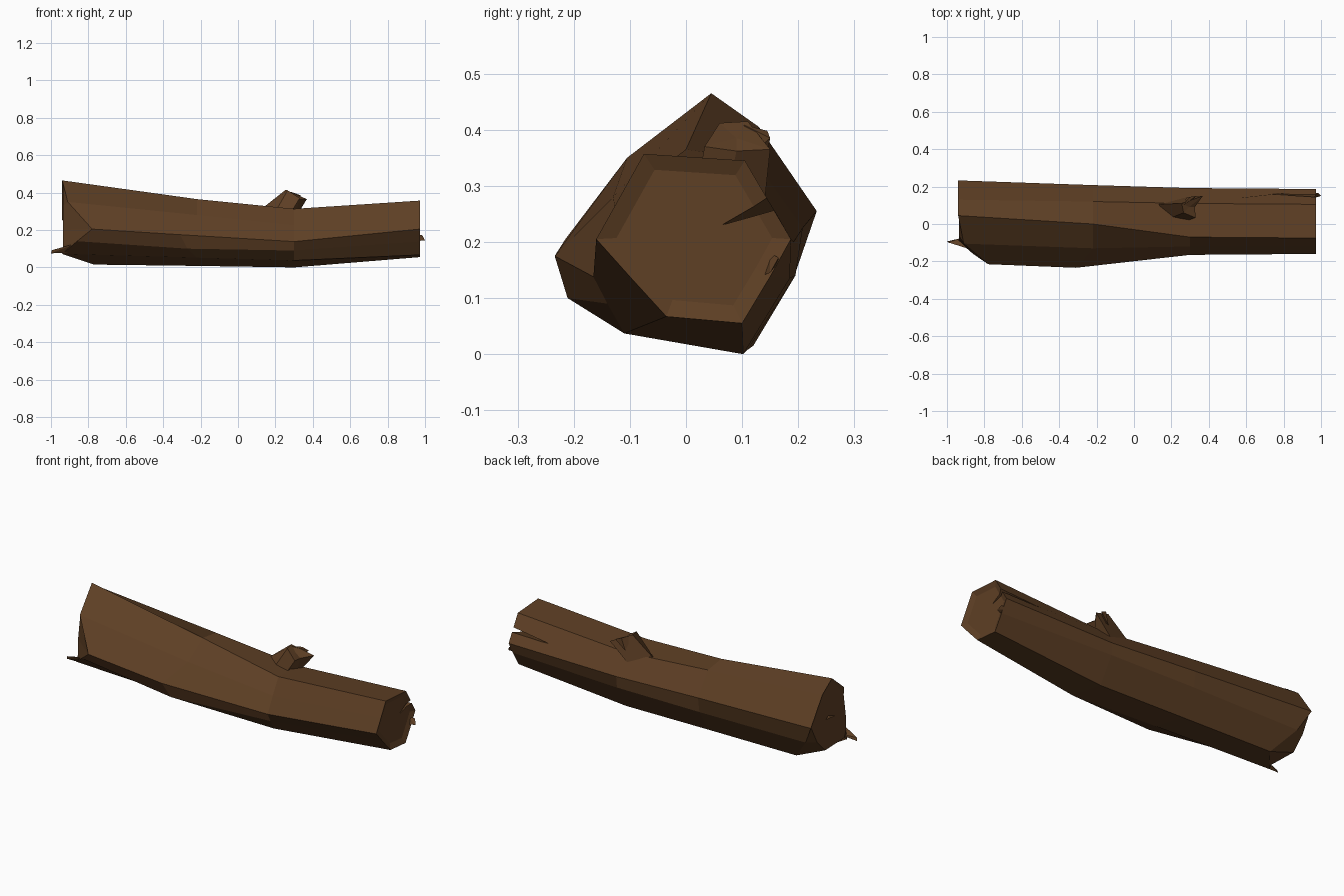
import bpy, bmesh
from mathutils import Vector

if "Cube" in bpy.data.objects:
    bpy.data.objects.remove(bpy.data.objects["Cube"])

bark = bpy.data.materials.new("bark")
bark.diffuse_color = (0.112, 0.05, 0.018, 1)
bark.use_nodes = True
bark.node_tree.nodes["Principled BSDF"].inputs["Base Color"].default_value = bark.diffuse_color


def finish(name, bm):
    bmesh.ops.recalc_face_normals(bm, faces=bm.faces)
    me = bpy.data.meshes.new(name)
    bm.to_mesh(me)
    bm.free()
    me.materials.append(bark)
    ob = bpy.data.objects.new(name, me)
    bpy.context.collection.objects.link(ob)
    return ob


def loft(name, rings, core=None):
    """Skin a list of equal-length point rings; cap the ends (last one to a core point if given)."""
    bm = bmesh.new()
    vs = [[bm.verts.new(p) for p in r] for r in rings]
    n = len(vs[0])
    for a, b in zip(vs, vs[1:]):
        for i in range(n):
            j = (i + 1) % n
            bm.faces.new((a[i], a[j], b[j], b[i]))
    bm.faces.new(vs[0])
    if core:
        tip = bm.verts.new(core)
        for i in range(n):
            bm.faces.new((vs[-1][i], vs[-1][(i + 1) % n], tip))
    else:
        bm.faces.new(vs[-1])
    return finish(name, bm)


def hull(name, pts):
    bm = bmesh.new()
    for p in pts:
        bm.verts.new(p)
    bmesh.ops.convex_hull(bm, input=bm.verts)
    return finish(name, bm)


def at(x, yz):
    return [(x, y, z) for y, z in yz]


# Trunk rings, from the top ridge round the front, underside and back
left_cap = at(-0.935, [(.045, .46), (-.065, .33), (-.085, .2), (-.085, .12), (-.07, .085),
                       (.1, .08), (.17, .15), (.225, .255), (.125, .4)])
left = [(-.94, .045, .465), (-.91, -.105, .35), (-.78, -.215, .205), (-.86, -.16, .14),
        (-.94, -.09, .072), (-.77, .12, .015), (-.88, .195, .145), (-.94, .233, .255),
        (-.94, .13, .405)]
mid = at(-.22, [(0, .365), (-.13, .28), (-.23, .175), (-.21, .1), (-.1, .052),
                (.11, .008), (.195, .14), (.208, .225), (.12, .348)])
mid[2] = (-.31, -.234, .175)
mid[3] = (-.27, -.211, .1)
dip = at(.3, [(-.07, .313), (-.12, .225), (-.165, .138), (-.14, .09), (-.11, .037),
              (.102, 0), (.185, .135), (.192, .2), (.11, .305)])
right = at(.972, [(-.075, .357), (-.118, .28), (-.16, .205), (-.1, .138), (-.035, .067),
                  (.1, .055), (.15, .138), (.187, .205), (.105, .345)])
c = Vector((.96, .02, .215))
right_cap = [(c.x, c.y + (p[1] - c.y) * .8, c.z + (p[2] - c.z) * .8) for p in right]
trunk = loft("trunk", [left_cap, left, mid, dip, right, right_cap])

# Split in the right end, and a small crack in the left end
splits = [hull("split_cutter", [(.72, .168, .256), (.72, .2, .262), (1.02, .23, .335),
                                (1.02, .23, .278), (1.02, .04, .225)]),
          hull("crack_cutter", [(-.84, .06, .25), (-1, -.03, .235), (-1, .12, .25),
                                (-1, .08, .27)])]
for cutter in splits:
    cutter.hide_render = True
    mod = trunk.modifiers.new(cutter.name, "BOOLEAN")
    mod.object = cutter
    mod.solver = "EXACT"
bpy.context.view_layer.objects.active = trunk
trunk.select_set(True)
for mod in list(trunk.modifiers):
    bpy.ops.object.modifier_apply(modifier=mod.name)
for cutter in splits:
    bpy.data.objects.remove(cutter)

# Broken branch stub, leaning to the right, with a hollow jagged tip
base = [(.11, .105, .30), (.19, .03, .28), (.27, .015, .27), (.31, .07, .27), (.27, .14, .27)]
tip = [(.255, .11, .415), (.265, .06, .412), (.33, .033, .37), (.325, .09, .362),
       (.368, .15, .365)]
loft("branch_stub", [base, tip], core=(.295, .09, .385))
hull("branch_splinter", [(.26, .10, .41), (.30, .145, .398), (.335, .15, .385),
                         (.3, .12, .36), (.28, .14, .33)])

# Splinters at both ends
hull("left_splinter", [(-1, -.093, .075), (-.995, -.098, .092), (-.93, -.11, .11),
                       (-.86, -.14, .13), (-.88, -.1, .08), (-.9, -.07, .1)])
hull("right_splinter", [(1, .15, .145), (.985, .165, .172), (.95, .15, .18),
                        (.95, .135, .14), (.95, .165, .165)])
